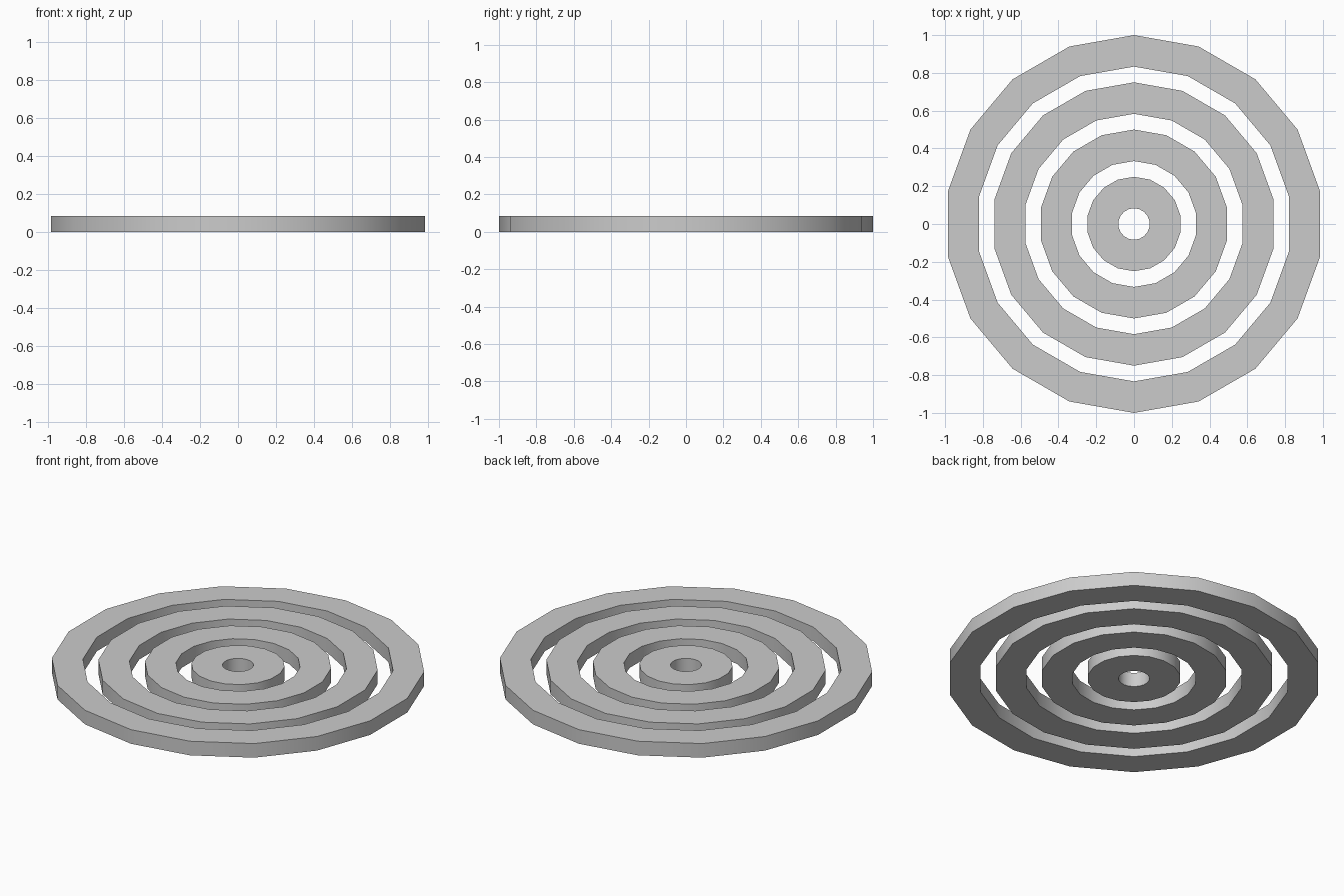
import bpy, bmesh, math

if "Cube" in bpy.data.objects:
    bpy.data.objects.remove(bpy.data.objects["Cube"])

SIDES = 18
UNIT = 1 / 12  # ring thickness and spacing module


def flat_ring(name, outer, inner, height):
    """Closed rectangular-section ring with a vertex on +y."""
    bm = bmesh.new()
    profile = [(outer, 0), (outer, height), (inner, height), (inner, 0)]
    loops = []
    for i in range(SIDES):
        a = math.pi / 2 + 2 * math.pi * i / SIDES
        loops.append([bm.verts.new((r * math.cos(a), r * math.sin(a), z))
                      for r, z in profile])
    for i in range(SIDES):
        p, q = loops[i], loops[(i + 1) % SIDES]
        for k in range(4):
            n = (k + 1) % 4
            bm.faces.new((p[k], q[k], q[n], p[n]))
    bmesh.ops.recalc_face_normals(bm, faces=bm.faces)
    mesh = bpy.data.meshes.new(name)
    bm.to_mesh(mesh)
    bm.free()
    obj = bpy.data.objects.new(name, mesh)
    bpy.context.collection.objects.link(obj)
    # Soft side walls, crisp rims
    bpy.ops.object.select_all(action='DESELECT')
    bpy.context.view_layer.objects.active = obj
    obj.select_set(True)
    bpy.ops.object.shade_smooth_by_angle(angle=math.radians(30))
    return obj


# Four concentric rings, each two modules wide with one-module gaps
for name, step in (("centre_ring", 3), ("inner_ring", 6),
                   ("middle_ring", 9), ("outer_ring", 12)):
    flat_ring(name, step * UNIT, (step - 2) * UNIT, UNIT)
